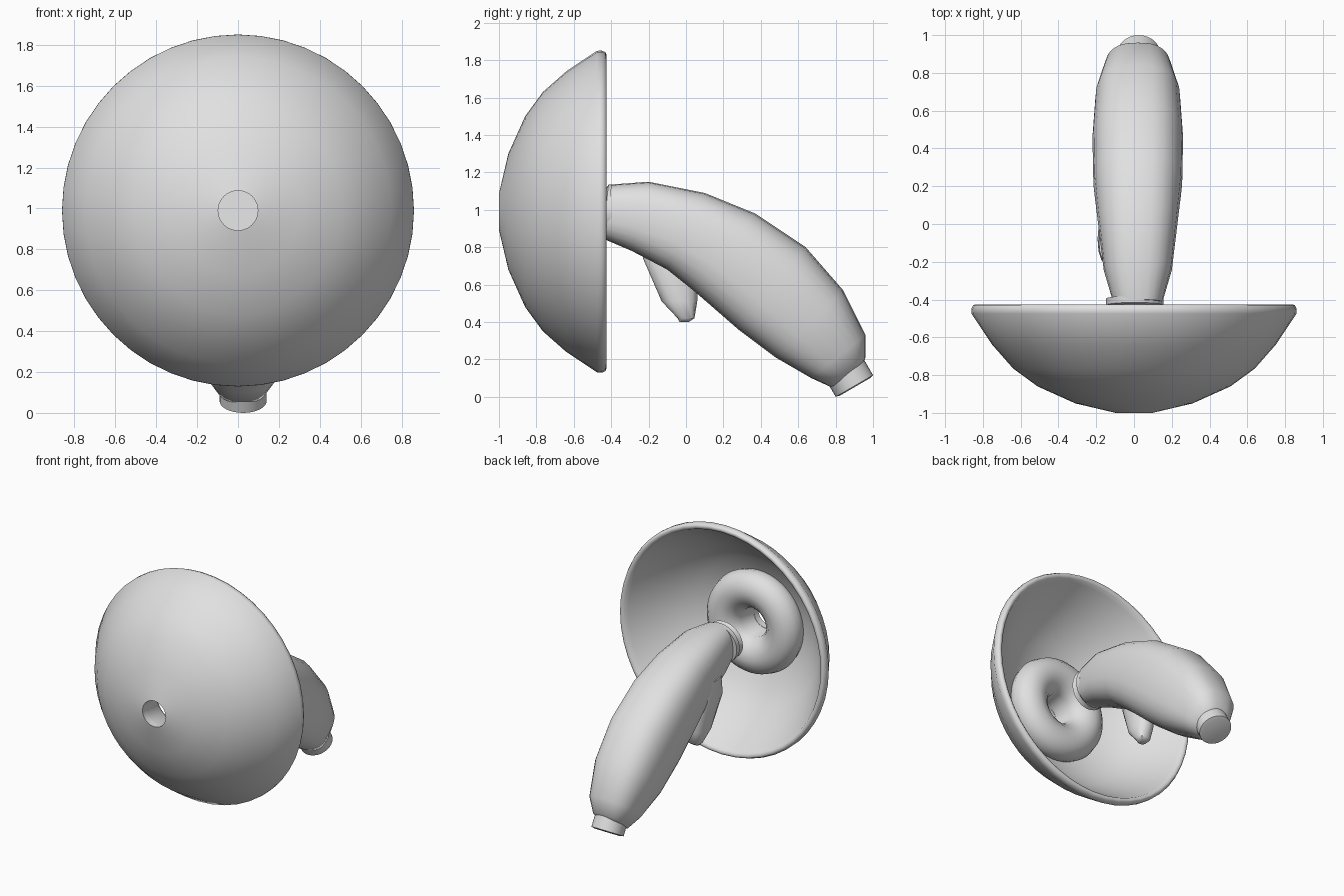
import bpy
import bmesh
import math
from mathutils import Vector

cube = bpy.data.objects.get("Cube")
if cube:
    bpy.data.objects.remove(cube, do_unlink=True)

grey = bpy.data.materials.new("plain_grey")
grey.use_nodes = True
GREY = (0.75, 0.75, 0.75, 1)
grey.diffuse_color = GREY
grey.node_tree.nodes["Principled BSDF"].inputs["Base Color"].default_value = GREY


def loft(name, sections, sides, power=2.0, loop=False, angle=40):
    """Skin a row of rounded sections, each given as (centre, half axis, half axis)."""
    bm = bmesh.new()
    rings = []
    for centre, a, b in sections:
        ring = []
        for i in range(sides):
            t = math.tau * i / sides
            c, s = math.cos(t), math.sin(t)
            u = math.copysign(abs(c) ** (2 / power), c)
            v = math.copysign(abs(s) ** (2 / power), s)
            ring.append(bm.verts.new(Vector(centre) + Vector(a) * u + Vector(b) * v))
        rings.append(ring)
    pairs = list(zip(rings, rings[1:]))
    if loop:
        pairs.append((rings[-1], rings[0]))
    else:
        bm.faces.new(rings[0])
        bm.faces.new(rings[-1])
    for p, q in pairs:
        for i in range(sides):
            j = (i + 1) % sides
            bm.faces.new((p[i], p[j], q[j], q[i]))
    bmesh.ops.recalc_face_normals(bm, faces=bm.faces)
    mesh = bpy.data.meshes.new(name)
    bm.to_mesh(mesh)
    bm.free()
    mesh.materials.append(grey)
    obj = bpy.data.objects.new(name, mesh)
    bpy.context.collection.objects.link(obj)
    bpy.ops.object.select_all(action='DESELECT')
    obj.select_set(True)
    bpy.context.view_layer.objects.active = obj
    bpy.ops.object.shade_smooth_by_angle(angle=math.radians(angle))
    return obj


AXIS_Z = 0.99


def lathe(name, profile):
    """Spin a closed (radius, y) profile around the dish axis."""
    return loft(name, [((0, y, AXIS_Z), (r, 0, 0), (0, 0, r)) for r, y in profile],
                48, loop=True, angle=65)


# Hollow dish with a rounded rim and a central hole
outer = [(0.097, -1), (0.31, -0.95), (0.51, -0.86), (0.64, -0.765),
         (0.75, -0.64), (0.86, -0.475)]
rim = [(0.861, -0.45), (0.852, -0.43), (0.838, -0.425), (0.82, -0.435), (0.805, -0.465)]
inner = [(0.70, -0.61), (0.60, -0.73), (0.48, -0.82), (0.29, -0.91), (0.097, -0.95)]
lathe("dish", outer + rim + inner)

# Padded ring sitting inside the dish around the hole
lathe("padded_ring", [(0.098, -0.96), (0.108, -0.81), (0.135, -0.765), (0.18, -0.725),
                      (0.25, -0.705), (0.32, -0.725), (0.365, -0.77), (0.382, -0.83),
                      (0.36, -0.91), (0.25, -0.94)])

# Curved handle: (top y, top z, bottom y, bottom z, half width)
MID_X = 0.02
outline = [
    (-0.40, 1.135, -0.43, 0.84, 0.13),
    (-0.20, 1.15, -0.29, 0.78, 0.18),
    (0.10, 1.09, -0.10, 0.68, 0.21),
    (0.37, 0.98, 0.05, 0.56, 0.235),
    (0.64, 0.80, 0.28, 0.36, 0.24),
    (0.84, 0.57, 0.48, 0.21, 0.225),
    (0.96, 0.33, 0.67, 0.10, 0.175),
    (0.96, 0.21, 0.78, 0.05, 0.122),
    (0.93, 0.145, 0.83, 0.08, 0.075),
]
sections = []
for ty, tz, by, bz, w in outline:
    top, bottom = Vector((MID_X, ty, tz)), Vector((MID_X, by, bz))
    sections.append(((top + bottom) / 2, (w, 0, 0), (top - bottom) / 2))
loft("handle", sections, 24, power=2.6, angle=60)

# Grooved collar at the handle's front end
tilt = Vector((0, 0.015, 0.147))
spool = [(-0.395, 1), (-0.43, 1), (-0.437, 0.9), (-0.455, 0.9), (-0.475, 0.97)]
loft("collar", [((0.005, y, 0.987), (0.152 * k, 0, 0), tilt * k) for y, k in spool], 32)

# Round plug with a softened edge at the handle's lower end
end = Vector((0.025, 0.9, 0.058))
along = Vector((0, -0.5, 0.86))
across = Vector((0, 0.86, 0.5)) * 0.116
loft("end_plug", [(end + along * d, (0.115 * k, 0, 0), across * k)
                  for d, k in ((-0.006, 0.8), (0, 1), (0.12, 1))], 32)

# Trigger on the handle's underside: (x, y, z, half width, half length)
trigger = [
    (-0.125, -0.10, 0.87, 0.06, 0.11),
    (-0.115, -0.08, 0.74, 0.078, 0.15),
    (-0.09, -0.035, 0.51, 0.07, 0.095),
    (-0.08, 0.0, 0.42, 0.05, 0.045),
    (-0.08, -0.01, 0.40, 0.03, 0.025),
]
loft("trigger", [((x, y, z), (hx, 0, 0), (0, hy, 0)) for x, y, z, hx, hy in trigger],
     16, power=2.3, angle=50)
